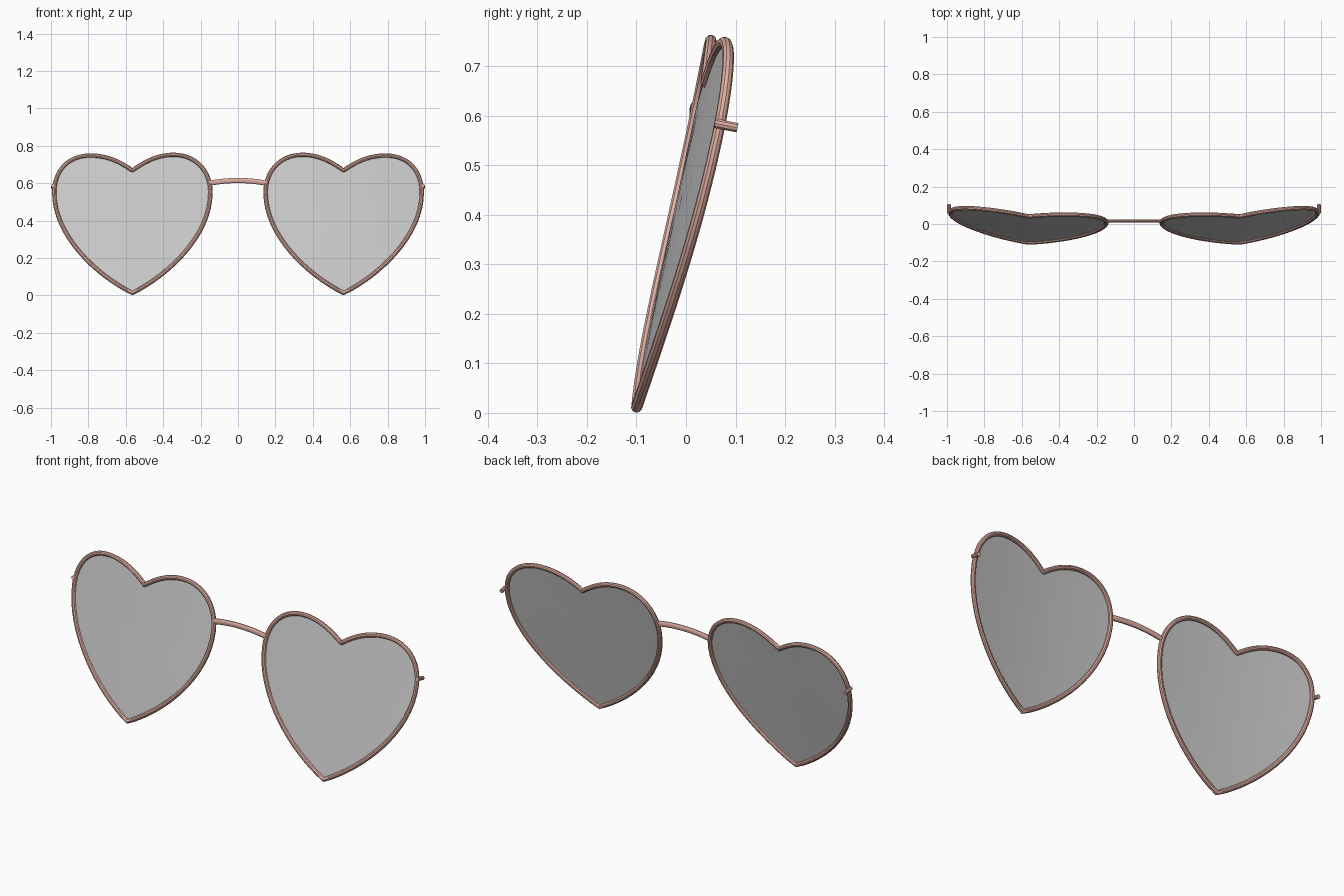
import bpy, bmesh
from mathutils import Vector
from mathutils.geometry import interpolate_bezier

if "Cube" in bpy.data.objects:
    bpy.data.objects.remove(bpy.data.objects["Cube"])

metal = bpy.data.materials.new("rose_metal")
metal.diffuse_color = (0.75, 0.43, 0.36, 1)
metal.use_nodes = True
metal.node_tree.nodes["Principled BSDF"].inputs["Base Color"].default_value = metal.diffuse_color

CX = 0.565  # heart centre line


def depth(x, z):
    """Tilted, slightly wrapped surface on which each lens lies."""
    d = x - CX
    return -0.1 + 0.214 * (z - 0.01) + 0.064 * d + 0.11 * d * d


# Heart outline: bezier segments in (x, z)
SEGMENTS = [
    ((CX, 0.668), (0.50, 0.715), (0.43, 0.752), (0.345, 0.752)),
    ((0.345, 0.752), (0.225, 0.752), (0.147, 0.665), (0.147, 0.55)),
    ((0.147, 0.55), (0.147, 0.32), (0.37, 0.11), (CX, 0.012)),
    ((CX, 0.012), (0.76, 0.11), (0.983, 0.32), (0.983, 0.55)),
    ((0.983, 0.55), (0.983, 0.665), (0.91, 0.748), (0.79, 0.748)),
    ((0.79, 0.748), (0.70, 0.748), (0.63, 0.715), (CX, 0.668)),
]
outline = []
for seg in SEGMENTS:
    a, b, c, d = [Vector((p[0], p[1], 0)) for p in seg]
    outline += [(p.x, p.y) for p in interpolate_bezier(a, b, c, d, 17)[:-1]]


def tube(name, points, radius, cyclic=False):
    """Round metal wire through the points, converted to a mesh."""
    cu = bpy.data.curves.new(name, 'CURVE')
    cu.dimensions = '3D'
    cu.bevel_depth = radius
    cu.bevel_resolution = 3
    cu.use_fill_caps = not cyclic
    sp = cu.splines.new('POLY')
    sp.points.add(len(points) - 1)
    for p, co in zip(sp.points, points):
        p.co = (*co, 1)
    sp.use_cyclic_u = cyclic
    ob = bpy.data.objects.new(name, cu)
    bpy.context.collection.objects.link(ob)
    bpy.ops.object.select_all(action='DESELECT')
    ob.select_set(True)
    bpy.context.view_layer.objects.active = ob
    bpy.ops.object.convert(target='MESH')
    ob = bpy.context.object
    ob.data.materials.clear()
    ob.data.materials.append(metal)
    bpy.ops.object.shade_smooth_by_angle()
    return ob


def lens(name, side):
    """Curved sheet made of shrinking heart rings around a centre point."""
    bm = bmesh.new()
    cz = 0.42

    def vert(x, z):
        return bm.verts.new((side * x, depth(x, z), z))

    rings = [[vert(CX + (x - CX) * s, cz + (z - cz) * s) for x, z in outline]
             for s in (1.0, 0.67, 0.33)]
    centre = vert(CX, cz)
    n = len(outline)
    for i in range(n):
        j = (i + 1) % n
        for a, b in zip(rings, rings[1:]):
            bm.faces.new((a[i], a[j], b[j], b[i]))
        bm.faces.new((rings[-1][i], rings[-1][j], centre))
    # outline runs anticlockwise on the +x side, so faces point to the front
    if side < 0:
        bmesh.ops.reverse_faces(bm, faces=bm.faces)
    bm.normal_update()
    if sum(f.normal.y for f in bm.faces) > 0:
        bmesh.ops.reverse_faces(bm, faces=bm.faces)
    me = bpy.data.meshes.new(name)
    bm.to_mesh(me)
    bm.free()
    me.shade_smooth()
    ob = bpy.data.objects.new(name, me)
    bpy.context.collection.objects.link(ob)


# Lenses, rims and hinge stubs on both sides
for label, s in (("left", -1), ("right", 1)):
    lens(label + "_lens", s)
    tube(label + "_rim", [(s * x, depth(x, z), z) for x, z in outline], 0.0115, True)
    tube(label + "_hinge_stub", [(s * 0.989, 0.058, 0.585), (s * 0.989, 0.104, 0.576)], 0.01)

# Arched bridge, flattened front to back
pts = []
for i in range(17):
    t = i / 8 - 1
    pts.append((0.15 * t, 0.0, 0.014 * (1 - t * t)))
bridge = tube("bridge", pts, 0.0145)
bridge.scale.y = 0.6
bridge.location = (0, 0.016, 0.6)
